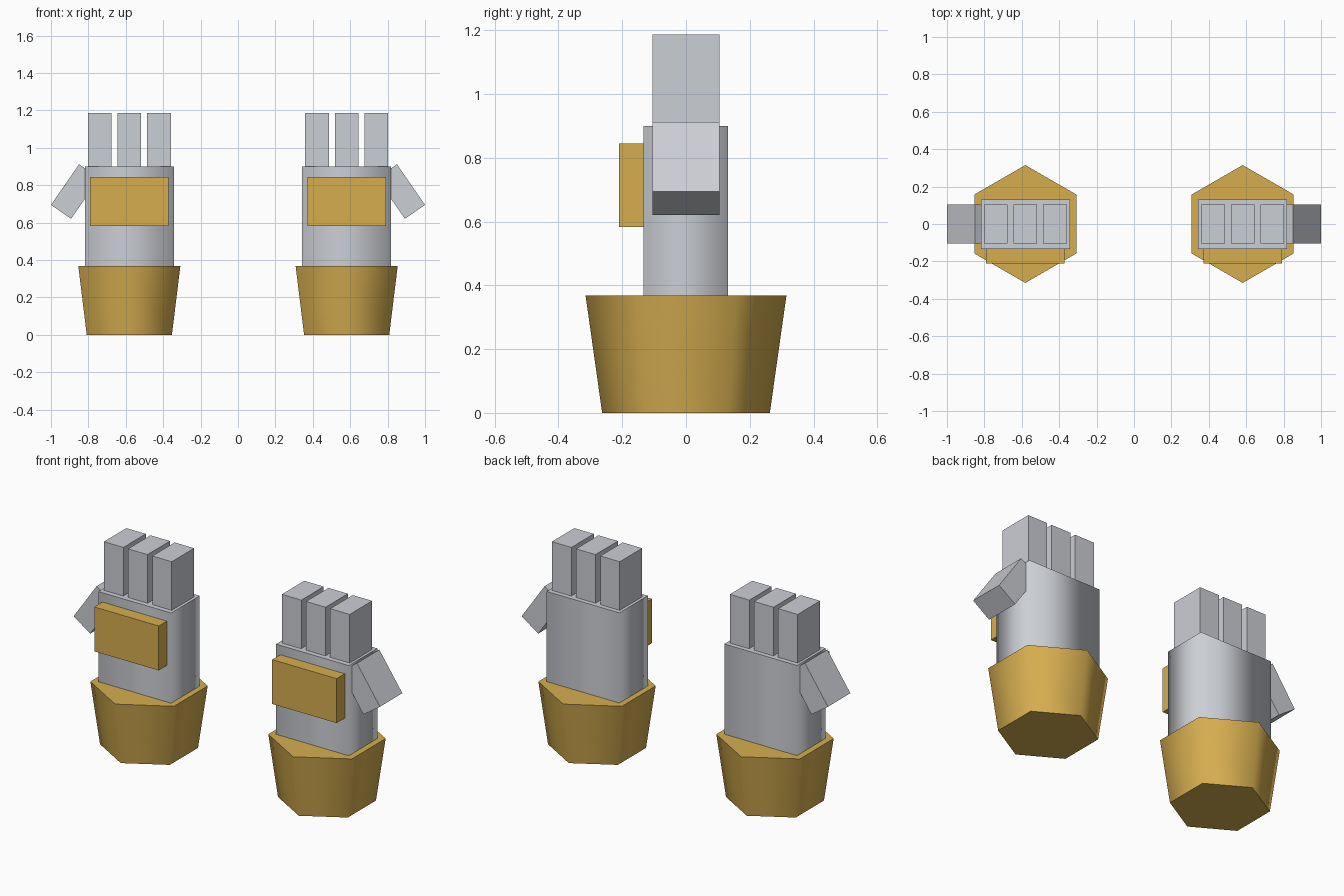
import bpy, bmesh, math
from mathutils import Matrix

if "Cube" in bpy.data.objects:
    bpy.data.objects.remove(bpy.data.objects["Cube"])


def material(name, rgb):
    m = bpy.data.materials.new(name)
    m.diffuse_color = (*rgb, 1)
    m.use_nodes = True
    m.node_tree.nodes["Principled BSDF"].inputs["Base Color"].default_value = m.diffuse_color
    return m


GOLD = material("gold", (0.67, 0.42, 0.08))
GREY = material("light grey", (0.60, 0.62, 0.66))


def finish(name, bm, mat, smooth_sides=False):
    """Store the mesh; optionally smooth the walls while the caps stay crisp."""
    bmesh.ops.recalc_face_normals(bm, faces=bm.faces)
    if smooth_sides:
        bm.normal_update()
        for f in bm.faces:
            f.smooth = abs(f.normal.z) < 0.9
        for e in bm.edges:
            e.smooth = all(f.smooth for f in e.link_faces)
    me = bpy.data.meshes.new(name)
    bm.to_mesh(me)
    bm.free()
    me.materials.append(mat)
    ob = bpy.data.objects.new(name, me)
    bpy.context.collection.objects.link(ob)
    return ob


def box(name, center, size, mat, tilt=0.0, smooth_sides=False):
    bm = bmesh.new()
    bmesh.ops.create_cube(bm, size=1)
    bmesh.ops.transform(bm, verts=bm.verts, matrix=Matrix.Translation(center)
                        @ Matrix.Rotation(tilt, 4, 'Y') @ Matrix.Diagonal((*size, 1)))
    return finish(name, bm, mat, smooth_sides)


def cuff(name, x):
    # six-sided flared cuff with corners at the front and back
    bm = bmesh.new()
    bmesh.ops.create_cone(bm, cap_ends=True, segments=6,
                          radius1=0.263, radius2=0.315, depth=0.368)
    top = max(v.co.y for v in bm.verts)
    turn = 0 if top > 0.31 else math.radians(30)
    bmesh.ops.transform(bm, verts=bm.verts, matrix=Matrix.Translation((x, 0, 0.184))
                        @ Matrix.Rotation(turn, 4, 'Z'))
    return finish(name, bm, GOLD, True)


for side, s in (("left", -1), ("right", 1)):
    cuff(f"{side}_cuff", s * 0.581)
    # palm and the plate on the back of the hand
    box(f"{side}_palm", (s * 0.580, -0.001, 0.63), (0.475, 0.266, 0.54), GREY,
        smooth_sides=True)
    box(f"{side}_hand_plate", (s * 0.581, -0.171, 0.714), (0.421, 0.078, 0.262), GOLD)
    # three fingers
    for i in range(3):
        box(f"{side}_finger_{i + 1}", (s * (0.423 + 0.158 * i), 0, 1.038),
            (0.127, 0.209, 0.298), GREY)
    # thumb leaning outward and down
    box(f"{side}_thumb", (s * 0.871, 0, 0.766), (0.131, 0.209, 0.264), GREY,
        tilt=-s * math.radians(34.7))
